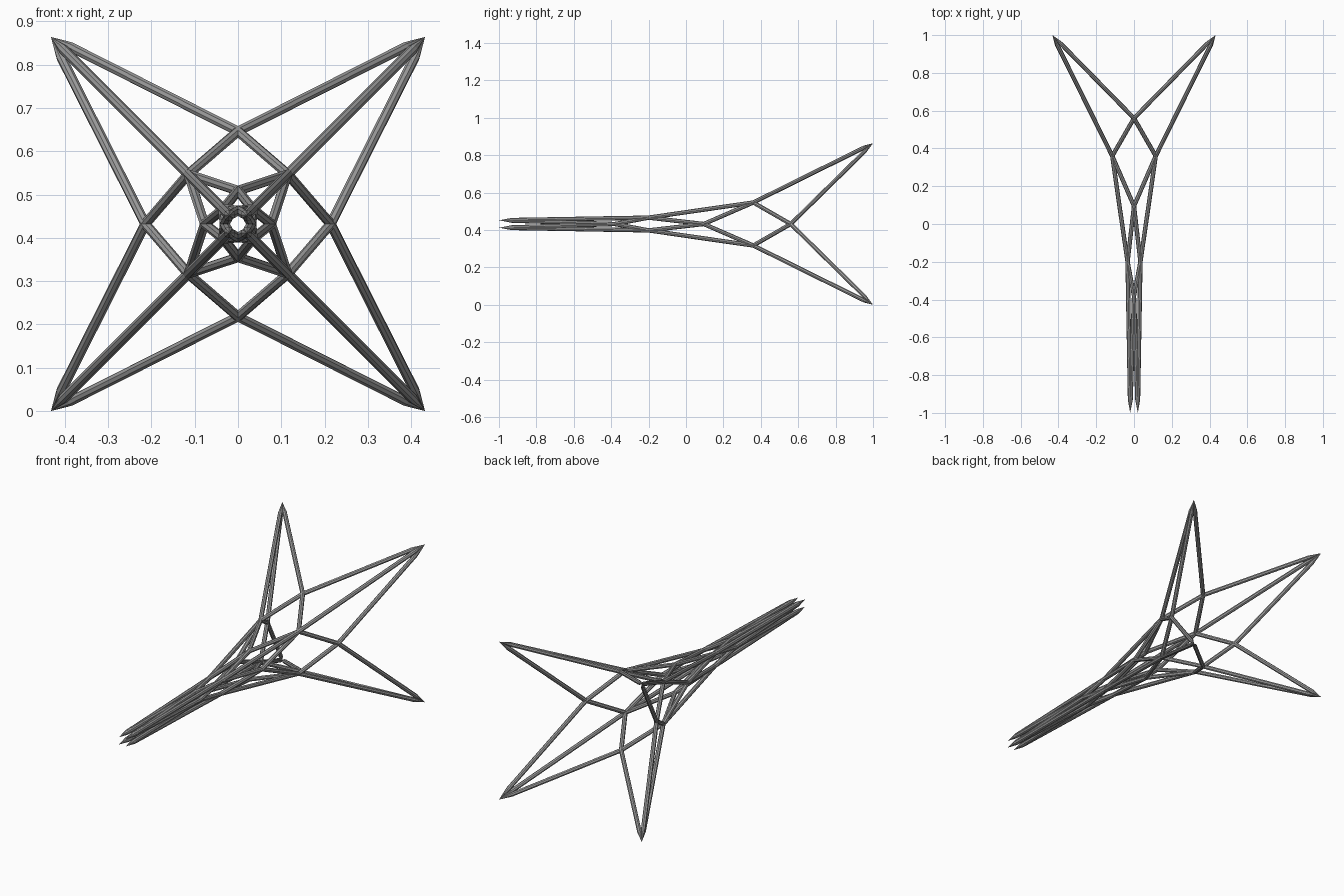
import bpy, bmesh, math
from mathutils import Vector

cube = bpy.data.objects.get("Cube")
if cube:
    bpy.data.objects.remove(cube, do_unlink=True)

MID = 0.432      # height of the long axis
RADIUS = 0.0115  # bar thickness
SIDES = 8
TAPER = 0.07     # length of the pointed bar ends

steel = bpy.data.materials.new("grey steel")
steel.use_nodes = True
steel.diffuse_color = (0.33, 0.33, 0.33, 1)
steel.node_tree.nodes["Principled BSDF"].inputs["Base Color"].default_value = (0.33, 0.33, 0.33, 1)


def ring(y, offset, diagonal):
    """Four nodes around the axis, on the diagonals or on the cross."""
    turn = math.pi / 4 if diagonal else 0
    r = offset * math.sqrt(2) if diagonal else offset
    return [Vector((r * math.cos(turn + k * math.pi / 2), y,
                    MID + r * math.sin(turn + k * math.pi / 2))) for k in range(4)]


def add_bar(bm, start, end, point_start=False, point_end=False):
    """Octagonal bar whose ends can run out to a point."""
    way = (end - start).normalized()
    u = way.cross(Vector((0, 0, 1))).normalized()
    v = way.cross(u)

    def loop(centre):
        return [bm.verts.new(centre + RADIUS * (u * math.cos(a) + v * math.sin(a)))
                for a in (2 * math.pi * i / SIDES for i in range(SIDES))]

    a = loop(start + way * (TAPER if point_start else 0))
    b = loop(end - way * (TAPER if point_end else 0))
    for i in range(SIDES):
        j = (i + 1) % SIDES
        bm.faces.new((a[i], a[j], b[j], b[i]))
    for rim, tip, pointed in ((a, start, point_start), (b, end, point_end)):
        if pointed:
            apex = bm.verts.new(tip)
            for i in range(SIDES):
                bm.faces.new((rim[i], rim[(i + 1) % SIDES], apex))
        else:
            bm.faces.new(rim)


def finish(bm, name):
    bmesh.ops.recalc_face_normals(bm, faces=bm.faces)
    mesh = bpy.data.meshes.new(name)
    bm.to_mesh(mesh)
    bm.free()
    mesh.materials.append(steel)
    bpy.context.collection.objects.link(bpy.data.objects.new(name, mesh))


# Rings of nodes from the wide back to the narrow front
diagonals = [ring(1.0, 0.432, True), ring(0.36, 0.115, True),
             ring(-0.2, 0.034, True), ring(-1.0, 0.02, True)]
crosses = [ring(0.56, 0.214, False), ring(0.095, 0.077, False), ring(-0.38, 0.031, False)]

# Each section: long corner bars plus the diamond bars through the cross nodes
for s, name in enumerate(("back_spikes", "middle_lattice", "front_spikes")):
    back, front, cross = diagonals[s], diagonals[s + 1], crosses[s]
    bm = bmesh.new()
    for k in range(4):
        add_bar(bm, back[k], front[k], s == 0, s == 2)
        for node in (cross[k], cross[(k + 1) % 4]):
            add_bar(bm, back[k], node, point_start=s == 0)
            add_bar(bm, node, front[k], point_end=s == 2)
    finish(bm, name)

# Rounded joints where bars meet
bm = bmesh.new()
for nodes in crosses + diagonals[1:3]:
    for p in nodes:
        made = bmesh.ops.create_icosphere(bm, subdivisions=2, radius=RADIUS)
        bmesh.ops.translate(bm, verts=made["verts"], vec=p)
finish(bm, "joints")
